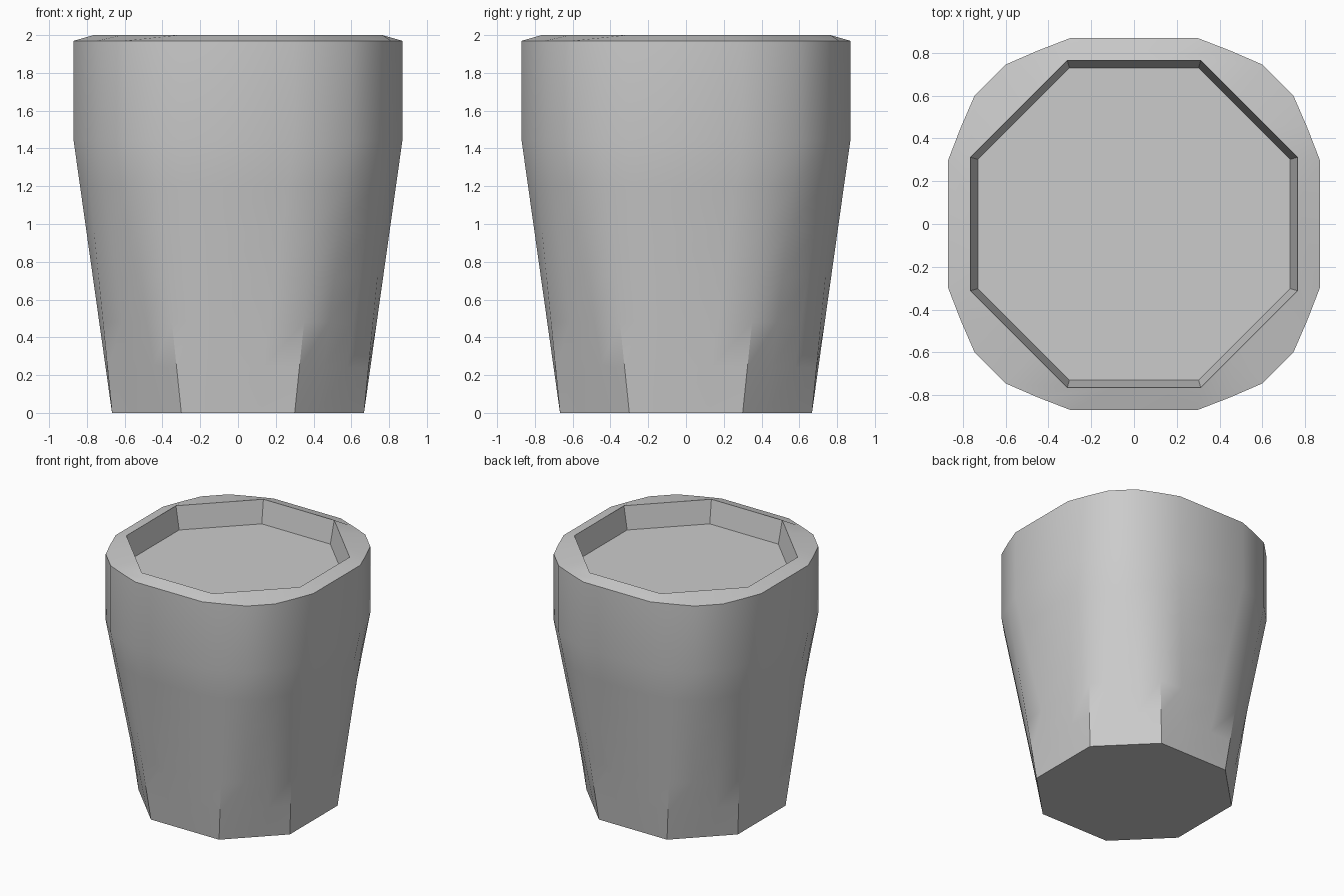
import bpy, bmesh, math
from mathutils import Vector, Matrix

if "Cube" in bpy.data.objects:
    bpy.data.objects.remove(bpy.data.objects["Cube"])


def ring(pts, z):
    # repeat one quarter of the outline around the z axis
    out = []
    for q in range(4):
        rot = Matrix.Rotation(q * math.pi / 2, 3, 'Z')
        out += [rot @ Vector((x, y, z)) for x, y in pts]
    return out


def octagon(a, b, z):
    # eight sides, each split in three so it matches the rim outline
    c = [Vector((a, -b)), Vector((b, -a)), Vector((b, a))]
    pts = [c[i].lerp(c[i + 1], t / 3) for i in range(2) for t in range(3)]
    return ring(pts, z)


def rim_outline(z):
    # sixteen-sided outline with the middle of each corner edge included
    return ring([(0.45, -0.81), (0.6, -0.745), (0.745, -0.6),
                 (0.81, -0.45), (0.87, -0.295), (0.87, 0.295)], z)


# outer wall blends from octagonal base to sixteen-sided band
base, band = octagon(0.3, 0.667, 0), rim_outline(1.44)
steps = 6
rings = [[p.lerp(q, i / steps) for p, q in zip(base, band)]
         for i in range(steps + 1)]
# straight band, sloping rim, shallow recess
rings += [rim_outline(1.97), octagon(0.312, 0.765, 2.0),
          octagon(0.302, 0.73, 1.82)]

bm = bmesh.new()
loops = [[bm.verts.new(p) for p in r] for r in rings]
for lo, hi in zip(loops, loops[1:]):
    for i in range(24):
        j = (i + 1) % 24
        bm.faces.new((lo[i], lo[j], hi[j], hi[i]))
bm.faces.new(loops[0][::-1])
bm.faces.new(loops[-1])
bmesh.ops.recalc_face_normals(bm, faces=bm.faces)
mesh = bpy.data.meshes.new("cup_body")
bm.to_mesh(mesh)
bm.free()

cup = bpy.data.objects.new("cup_body", mesh)
bpy.context.collection.objects.link(cup)
bpy.context.view_layer.objects.active = cup
cup.select_set(True)
bpy.ops.object.shade_smooth_by_angle(angle=math.radians(30))
